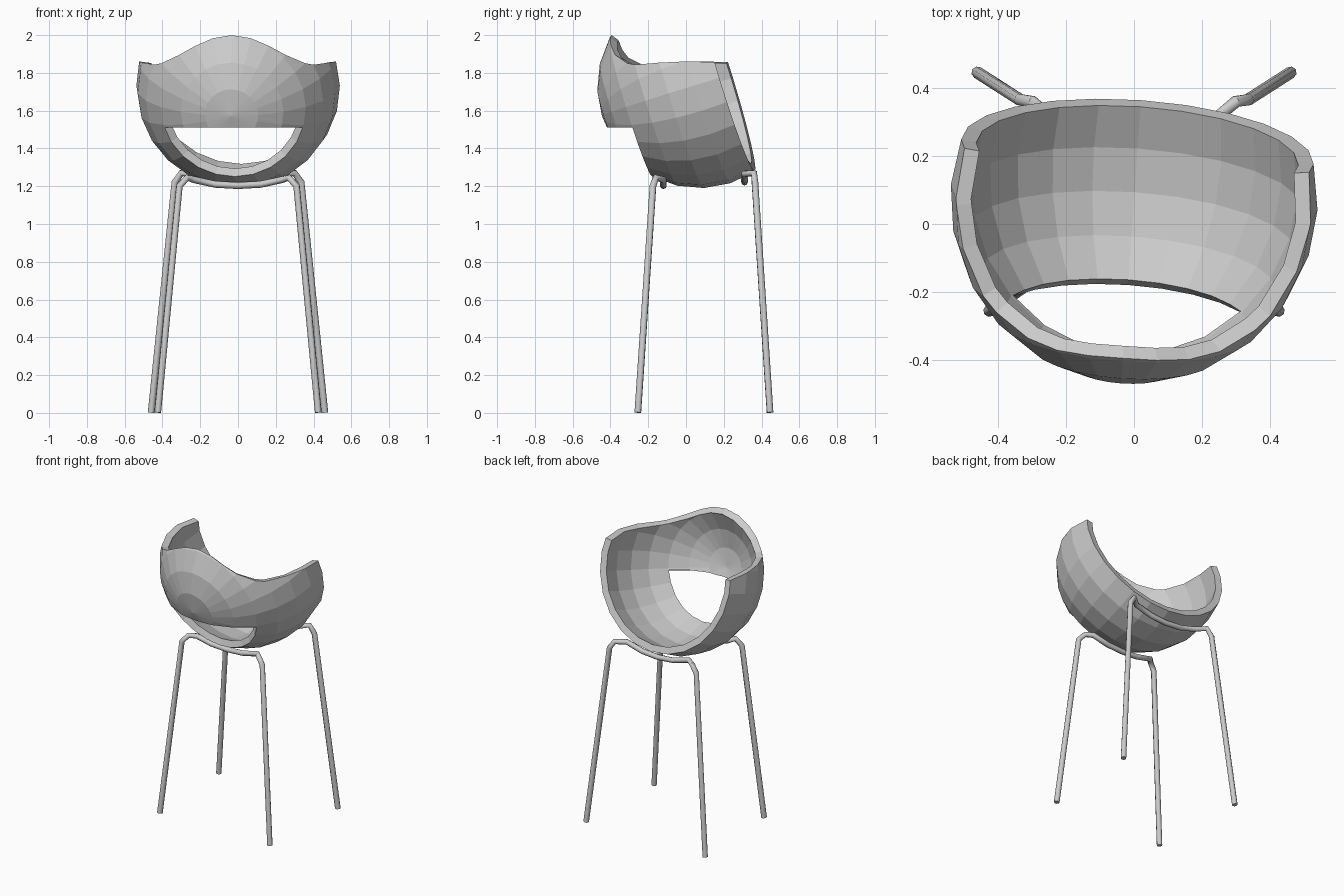
import bpy, bmesh, math
from mathutils import Vector, Matrix

cube = bpy.data.objects.get("Cube")
if cube:
    bpy.data.objects.remove(cube, do_unlink=True)

gray = bpy.data.materials.new("plain_gray")
gray.use_nodes = True
tone = (0.6, 0.6, 0.6, 1)
gray.diffuse_color = tone
gray.node_tree.nodes["Principled BSDF"].inputs["Base Color"].default_value = tone

RADIUS = 0.54
CENTRE = Vector((0, 0.07, 1.73))
TILT = math.radians(17)
AXIS = Vector((0, -math.cos(TILT), -math.sin(TILT)))   # pole of the shell
UP = Vector((0, -math.sin(TILT), math.cos(TILT)))
SEGMENTS, RINGS = 24, 7


def sphere_point(ring, seg):
    polar = math.radians(15.15 * ring)
    turn = math.tau * seg / SEGMENTS
    around = UP * math.cos(turn) + Vector((1, 0, 0)) * math.sin(turn)
    return CENTRE + RADIUS * (AXIS * math.cos(polar) + around * math.sin(polar))


def trim(bm, faces, field):
    """Cut faces along field = 0 and remove the positive side."""
    cut = []
    for e in {e for f in faces for e in f.edges}:
        a, b = (field(v.co) for v in e.verts)
        if a * b < 0:
            cut.append(bmesh.utils.edge_split(e, e.verts[0], a / (a - b))[1])
    made = bmesh.ops.connect_verts(bm, verts=cut)["edges"]
    touched = set(faces) | {f for e in made for f in e.link_faces}
    gone = [f for f in touched if f.is_valid and field(f.calc_center_median()) > 0]
    bmesh.ops.delete(bm, geom=gone, context="FACES")


def rim_field(p):
    # High backrest in the middle, low arms at the sides
    x = abs(p.x)
    if x < 0.42:
        return p.z - 1.84 - 0.16 * math.cos(math.pi / 2 * x / 0.42) ** 1.5
    return p.z - 1.84 - 0.2 * (x - 0.42)


def hole_field(p):
    return 1.51 - p.z


# Bowl-shaped seat shell
bm = bmesh.new()
pole = bm.verts.new(sphere_point(0, 0))
grid = [[bm.verts.new(sphere_point(r, s)) for s in range(SEGMENTS)]
        for r in range(1, RINGS + 1)]
for s in range(SEGMENTS):
    n = (s + 1) % SEGMENTS
    bm.faces.new((pole, grid[0][s], grid[0][n]))
    for inner, outer in zip(grid, grid[1:]):
        bm.faces.new((inner[s], outer[s], outer[n], inner[n]))

trim(bm, list(bm.faces), rim_field)

# Opening between the backrest and the seat
front = [f for f in bm.faces
         if (f.calc_center_median() - CENTRE).angle(AXIS) < math.radians(44)]
trim(bm, front, hole_field)

bmesh.ops.recalc_face_normals(bm, faces=bm.faces)
probe = max(bm.faces, key=lambda f: f.calc_area())
if probe.normal.dot(probe.calc_center_median() - CENTRE) < 0:
    bmesh.ops.reverse_faces(bm, faces=bm.faces)
turn = Matrix.Rotation(math.radians(-4), 3, "Z")
bmesh.ops.rotate(bm, cent=CENTRE, matrix=turn, verts=bm.verts)

mesh = bpy.data.meshes.new("seat_shell")
bm.to_mesh(mesh)
bm.free()
mesh.materials.append(gray)
shell = bpy.data.objects.new("seat_shell", mesh)
bpy.context.collection.objects.link(shell)
solid = shell.modifiers.new("thickness", "SOLIDIFY")
solid.thickness = 0.045
solid.offset = -1


# Bent-tube leg frames: half a path, mirrored across x
def leg_frame(name, half):
    path = half + [(-x, y, z) for x, y, z in reversed(half[:-1])]
    curve = bpy.data.curves.new(name, "CURVE")
    curve.dimensions = "3D"
    curve.bevel_depth = 0.018
    curve.bevel_resolution = 2
    curve.use_fill_caps = True
    spline = curve.splines.new("POLY")
    spline.points.add(len(path) - 1)
    for point, co in zip(spline.points, path):
        point.co = (*co, 1)
    curve.materials.append(gray)
    obj = bpy.data.objects.new(name, curve)
    bpy.context.collection.objects.link(obj)
    bpy.ops.object.select_all(action="DESELECT")
    obj.select_set(True)
    bpy.context.view_layer.objects.active = obj
    bpy.ops.object.convert(target="MESH")
    bpy.ops.object.shade_smooth_by_angle(angle=math.radians(50))


leg_frame("front_leg_frame", [
    (0.425, -0.255, 0.002), (0.31, -0.175, 1.2), (0.27, -0.16, 1.245),
    (0.235, -0.12, 1.235), (0.12, -0.12, 1.21), (0, -0.12, 1.203)])
leg_frame("rear_leg_frame", [
    (0.46, 0.445, 0.002), (0.335, 0.365, 1.22), (0.3, 0.36, 1.27),
    (0.24, 0.31, 1.265), (0.12, 0.31, 1.232), (0, 0.31, 1.222)])
